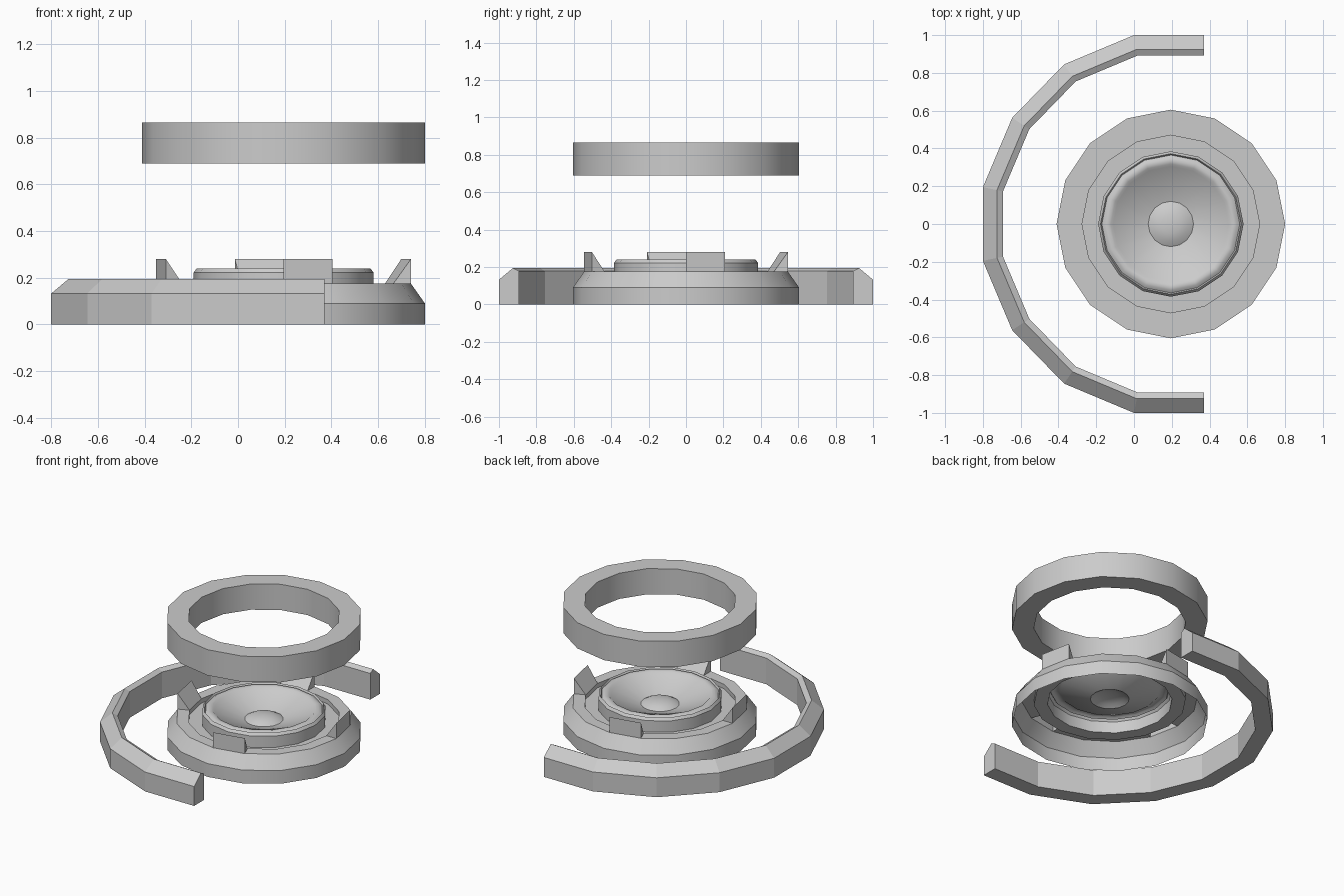
import bpy, bmesh, math
from mathutils import Vector

if "Cube" in bpy.data.objects:
    bpy.data.objects.remove(bpy.data.objects["Cube"])

CX, SIDES = 0.195, 16   # axis of the round parts


def finish(name, bm, angle=None):
    bmesh.ops.recalc_face_normals(bm, faces=bm.faces)
    me = bpy.data.meshes.new(name)
    bm.to_mesh(me)
    bm.free()
    ob = bpy.data.objects.new(name, me)
    bpy.context.collection.objects.link(ob)
    if angle:
        bpy.ops.object.select_all(action='DESELECT')
        ob.select_set(True)
        bpy.context.view_layer.objects.active = ob
        bpy.ops.object.shade_smooth_by_angle(angle=math.radians(angle))
    return ob


def polar(i, r, z):
    a = 2 * math.pi * i / SIDES
    return Vector((CX + r * math.cos(a), r * math.sin(a), z))


def lathe(bm, profile, closed=False, skip=None):
    """Revolve (r, z) points; skip(row, segment) leaves a face out."""
    rows = []
    for r, z in profile:
        if r == 0:
            rows.append([bm.verts.new((CX, 0, z))] * SIDES)
        else:
            rows.append([bm.verts.new(polar(i, r, z)) for i in range(SIDES)])
    pairs = len(rows) if closed else len(rows) - 1
    for k in range(pairs):
        a, b = rows[k], rows[(k + 1) % len(rows)]
        for i in range(SIDES):
            if skip and skip(k, i):
                continue
            j = (i + 1) % SIDES
            quad = [a[i], a[j], b[j], b[i]]
            bm.faces.new(list(dict.fromkeys(quad)))
    return rows


# Base shell, open underneath, with four raised wedges on its flat rim
bm = bmesh.new()
rows = lathe(bm, [(0.605, 0), (0.605, 0.09), (0.545, 0.175), (0.47, 0.175),
                  (0.47, 0.145), (0.385, 0.145)],
             skip=lambda k, i: k == 2 and i % 4 == 0)
for i in range(0, SIDES, 4):
    o0, o1 = rows[2][i], rows[2][i + 1]
    n0, n1 = rows[3][i], rows[3][i + 1]
    t0, t1 = (bm.verts.new(polar(k, 0.545, 0.28)) for k in (i, i + 1))
    for f in ((o0, o1, t1, t0), (t0, t1, n1, n0), (o0, t0, n0), (o1, n1, t1)):
        bm.faces.new(f)
finish("base_shell", bm, 30)

# Raised frame, rolled surround, shallow cone and dust cap
bm = bmesh.new()
lathe(bm, [(0.385, 0.145), (0.385, 0.222), (0.372, 0.24), (0.365, 0.228),
           (0.35, 0.238), (0.335, 0.24), (0.318, 0.236), (0.305, 0.224),
           (0.12, 0.165), (0.09, 0.182), (0.05, 0.192), (0, 0.196)])
finish("speaker_cone", bm, 32)

# Floating ring
bm = bmesh.new()
lathe(bm, [(0.605, 0.69), (0.605, 0.865), (0.47, 0.865), (0.47, 0.69)], closed=True)
finish("floating_ring", bm, 30)

# Curved wall: bevelled section swept with mitred corners
half = [(0.37, 1), (0, 1), (-0.37, 0.845), (-0.645, 0.562), (-0.8, 0.195)]
path = [Vector(p) for p in half] + [Vector((x, -y)) for x, y in reversed(half)]
section = [(0, 0), (0, 0.132), (0.075, 0.195), (0.107, 0.178), (0.107, 0)]
bm = bmesh.new()
loops = []
for k, p in enumerate(path):
    dirs = []
    if k > 0:
        dirs.append((p - path[k - 1]).normalized())
    if k < len(path) - 1:
        dirs.append((path[k + 1] - p).normalized())
    normals = [Vector((-d.y, d.x)) for d in dirs]
    m = sum(normals, Vector((0, 0))).normalized()
    m /= m.dot(normals[0])
    loops.append([bm.verts.new((p.x + m.x * d, p.y + m.y * d, z)) for d, z in section])
n = len(section)
for a, b in zip(loops, loops[1:]):
    for i in range(n):
        j = (i + 1) % n
        bm.faces.new((a[i], a[j], b[j], b[i]))
bm.faces.new(loops[0])
bm.faces.new(loops[-1])
finish("curved_wall", bm)
